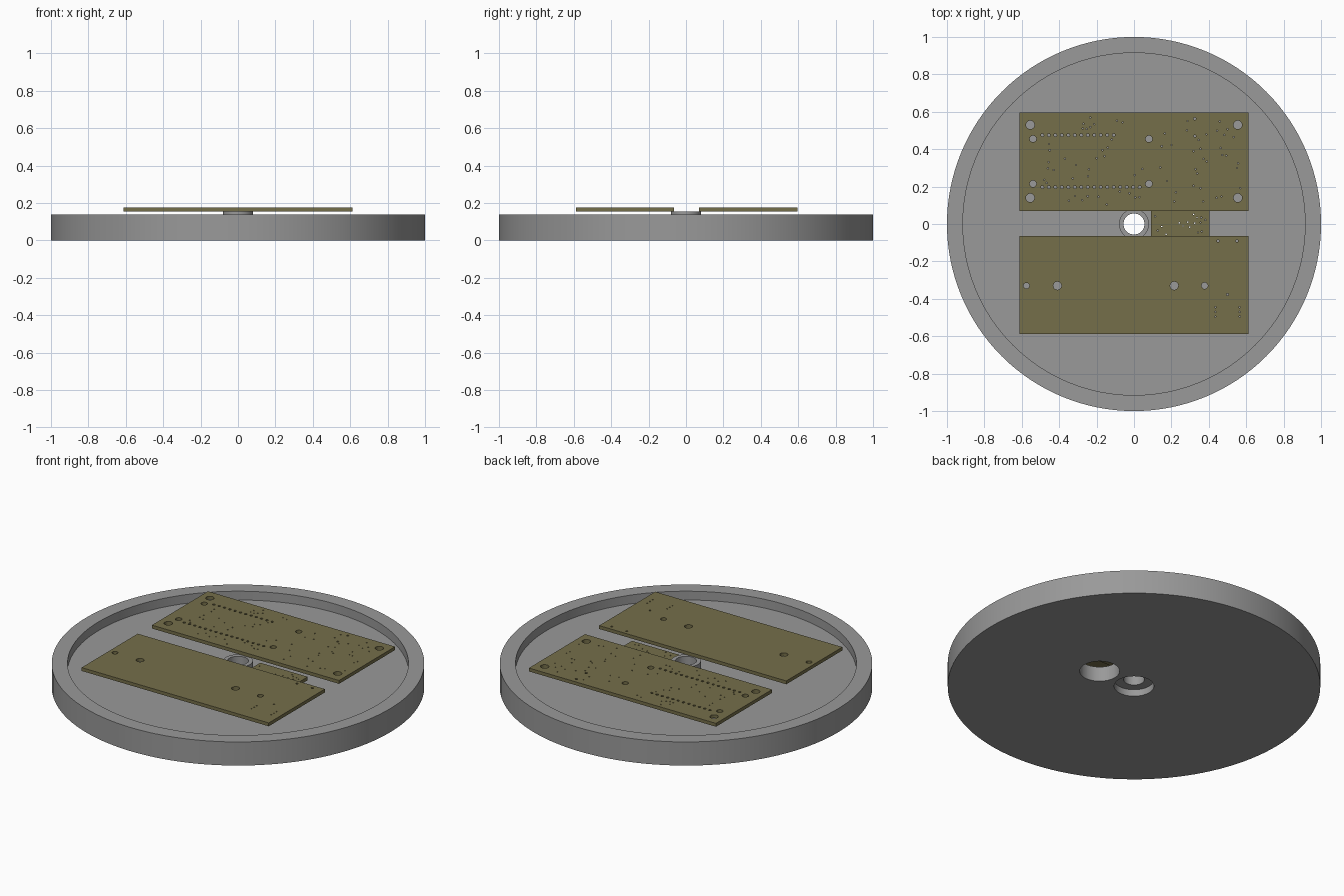
import bpy, bmesh, math, random
from mathutils import Matrix

if "Cube" in bpy.data.objects:
    bpy.data.objects.remove(bpy.data.objects["Cube"])

random.seed(4)


def material(name, rgb):
    m = bpy.data.materials.new(name)
    m.diffuse_color = (*rgb, 1)
    m.use_nodes = True
    m.node_tree.nodes["Principled BSDF"].inputs["Base Color"].default_value = m.diffuse_color
    return m


grey = material("plain grey", (0.32, 0.32, 0.32))
olive = material("board olive", (0.177, 0.157, 0.068))


def add_object(name, bm, mat=None):
    mesh = bpy.data.meshes.new(name)
    bmesh.ops.recalc_face_normals(bm, faces=bm.faces[:])
    bm.to_mesh(mesh)
    bm.free()
    ob = bpy.data.objects.new(name, mesh)
    bpy.context.collection.objects.link(ob)
    if mat:
        mesh.materials.append(mat)
    return ob


def drill(ob, holes, z0, z1, sides):
    """Cut vertical round holes, given as (x, y, radius)."""
    bm = bmesh.new()
    for x, y, r in holes:
        bmesh.ops.create_cone(bm, cap_ends=True, segments=sides if r > 0.01 else 8,
                              radius1=r, radius2=r, depth=z1 - z0,
                              matrix=Matrix.Translation((x, y, (z0 + z1) / 2)))
    cutter = add_object(ob.name + "_hole_cutter", bm)
    cutter.hide_render = True
    cutter.hide_set(True)
    mod = ob.modifiers.new("holes", 'BOOLEAN')
    mod.object = cutter
    mod.solver = 'EXACT'


def board(name, x0, x1, y0, y1, z0, z1, holes):
    bm = bmesh.new()
    bmesh.ops.create_cube(bm, size=1)
    for v in bm.verts:
        v.co = (x1 if v.co.x > 0 else x0, y1 if v.co.y > 0 else y0,
                z1 if v.co.z > 0 else z0)
    ob = add_object(name, bm, olive)
    drill(ob, holes, z0 - 0.02, z1 + 0.02, 20)
    return ob


def scatter(count, x0, x1, y0, y1, taken):
    """Tiny vias, kept clear of the other holes."""
    out = []
    while len(out) < count:
        x, y = random.uniform(x0, x1), random.uniform(y0, y1)
        if all(math.hypot(x - a, y - b) > r + 0.015 for a, b, r in taken + out):
            out.append((x, y, 0.004))
    return out


# Round tray: rim, recessed floor, central hub with bore and counterbore
profile = [(0.056, 0.155), (0.08, 0.155), (0.08, 0.088), (0.915, 0.088),
           (0.915, 0.14), (1.0, 0.14), (1.0, 0.0), (0.107, 0.0),
           (0.107, 0.04), (0.056, 0.04)]
SEG = 128
bm = bmesh.new()
rings = []
for i in range(SEG):
    a = 2 * math.pi * i / SEG
    rings.append([bm.verts.new((r * math.cos(a), r * math.sin(a), z)) for r, z in profile])
for i in range(SEG):
    p, q = rings[i], rings[(i + 1) % SEG]
    for j in range(len(profile)):
        k = (j + 1) % len(profile)
        bm.faces.new((p[j], q[j], q[k], p[k]))
tray = add_object("round_tray", bm, grey)

# Cable opening through the floor, under the link board
drill(tray, [(0.245, 0.005, 0.107)], -0.05, 0.11, 64)
bpy.context.view_layer.objects.active = tray
tray.select_set(True)
bpy.ops.object.modifier_apply(modifier="holes")
bpy.ops.object.shade_smooth_by_angle(angle=math.radians(30))

# Back circuit board: corner mounts, inner mounts, two pin rows, vias
holes = [(x, y, 0.023) for x in (-0.555, 0.555) for y in (0.14, 0.53)]
holes += [(x, y, 0.018) for x in (-0.54, 0.08) for y in (0.215, 0.455)]
holes += [(-0.49 + 0.0347 * i, 0.475, 0.008) for i in range(12)]
holes += [(-0.49 + 0.0347 * i, 0.197, 0.008) for i in range(16)]
holes += [(0.325, 0.563, 0.007), (0.325, 0.47, 0.007)]
holes += scatter(70, -0.5, 0.57, 0.1, 0.57, holes)
board("back_circuit_board", -0.613, 0.613, 0.07, 0.595, 0.155, 0.175, holes)

# Front circuit board: mount row, small holes, two via columns
holes = [(-0.575, -0.33, 0.016), (-0.41, -0.33, 0.022),
         (0.215, -0.33, 0.022), (0.378, -0.33, 0.017),
         (0.45, -0.09, 0.007), (0.55, -0.09, 0.007), (0.5, -0.377, 0.006)]
holes += [(x, y, 0.004) for x in (0.435, 0.565) for y in (-0.495, -0.47, -0.445)]
board("front_circuit_board", -0.613, 0.613, -0.588, -0.063, 0.155, 0.175, holes)

# Lower link board between the two
board("link_board", 0.092, 0.403, -0.07, 0.077, 0.118, 0.138,
      scatter(16, 0.11, 0.39, -0.055, 0.06, []))
